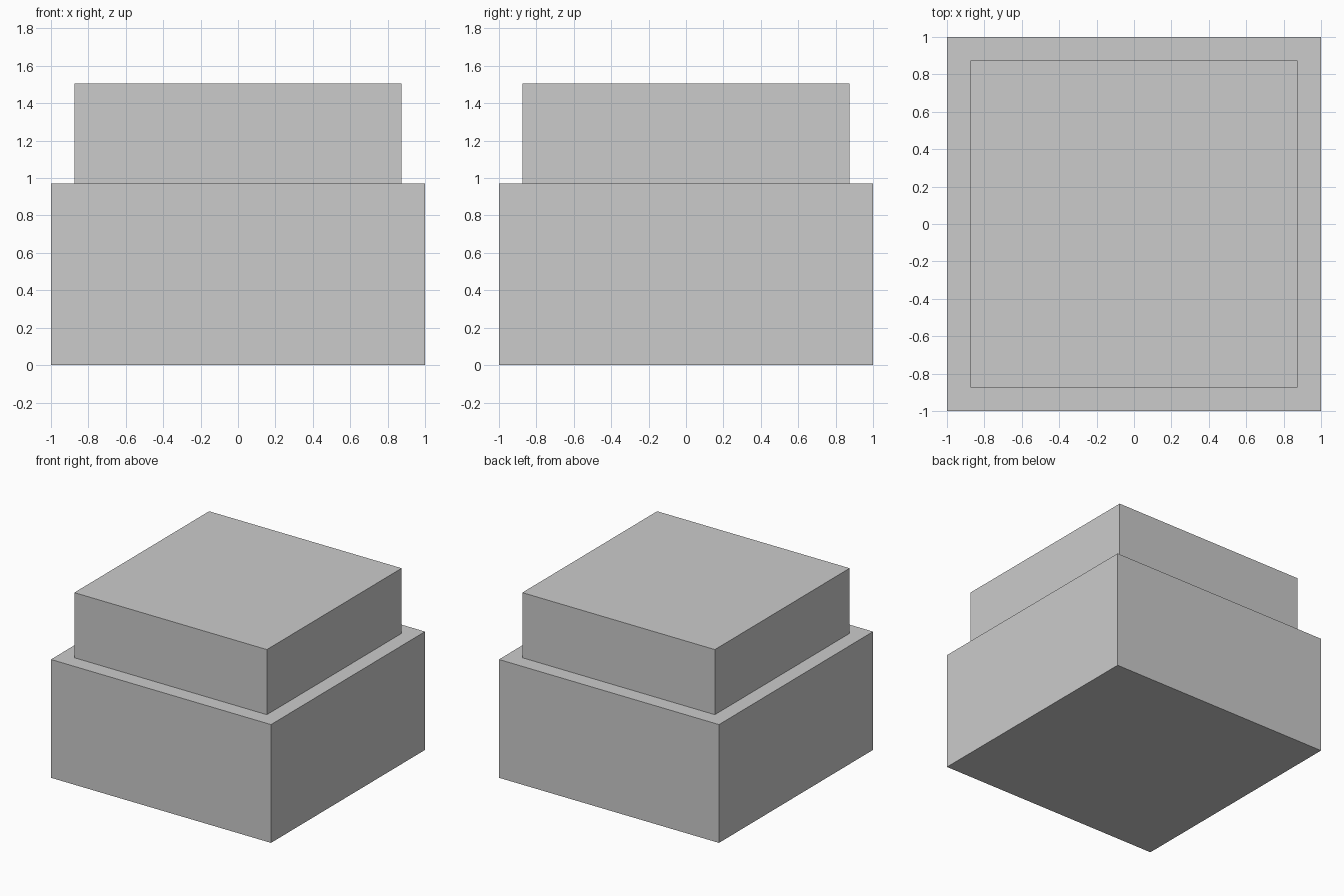
import bpy

if "Cube" in bpy.data.objects:
    bpy.data.objects.remove(bpy.data.objects["Cube"])


def box(name, width, z0, z1):
    """Square block of the given width between two heights."""
    bpy.ops.mesh.primitive_cube_add(size=1, location=(0, 0, (z0 + z1) / 2))
    obj = bpy.context.object
    obj.name = name
    obj.scale = (width, width, z1 - z0)
    bpy.ops.object.transform_apply(location=False, rotation=False, scale=True)
    return obj


# Wide lower block
box("lower_block", 2.0, 0.0, 0.972)

# Narrower upper block resting on it
box("upper_block", 1.75, 0.972, 1.507)
